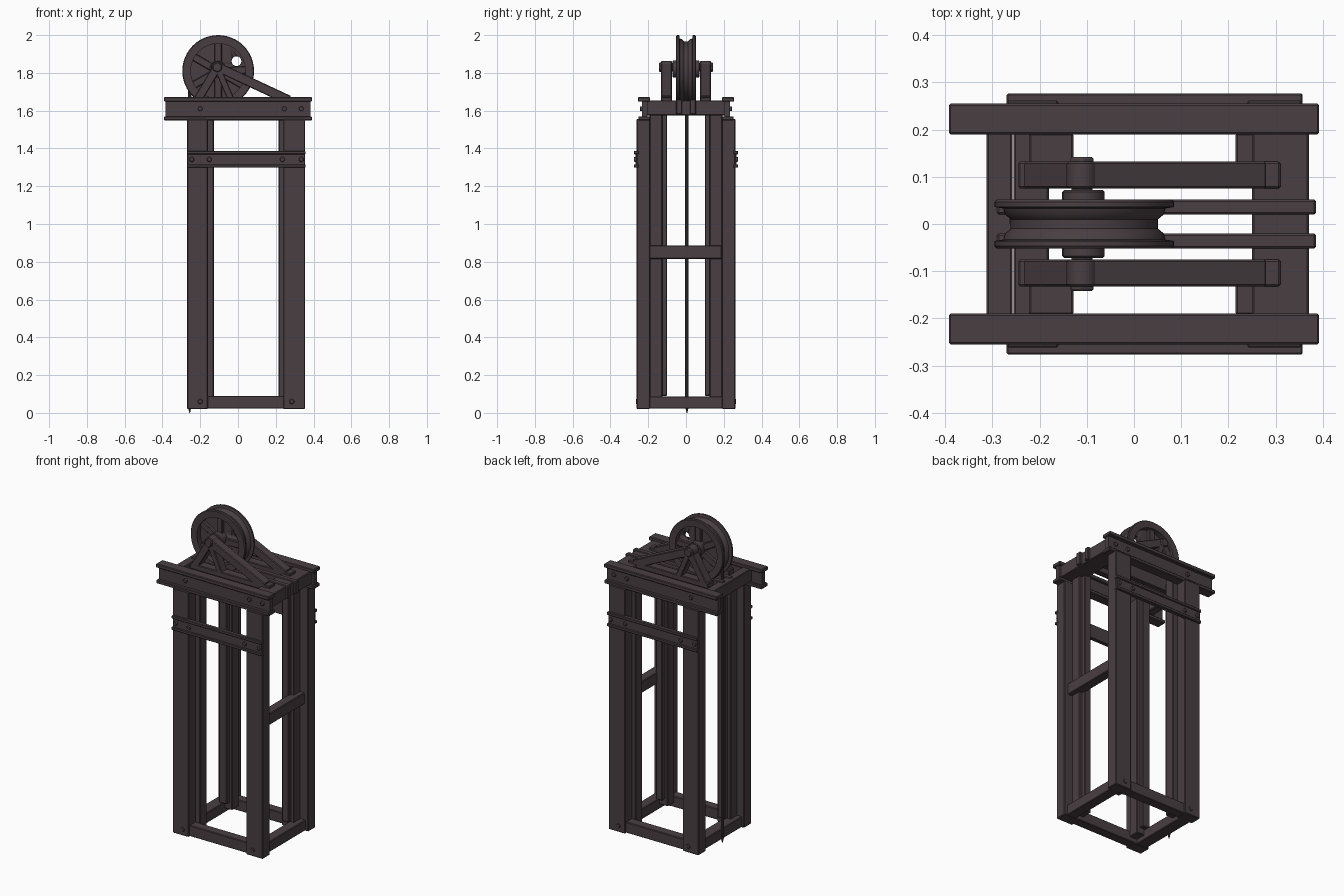
import bpy, bmesh, math
from mathutils import Matrix, Vector

if "Cube" in bpy.data.objects:
    bpy.data.objects.remove(bpy.data.objects["Cube"])

iron = bpy.data.materials.new("dark plum iron")
iron.diffuse_color = (0.066, 0.049, 0.055, 1)
iron.use_nodes = True
iron.node_tree.nodes["Principled BSDF"].inputs["Base Color"].default_value = iron.diffuse_color


def finish(name, bm, bevel=0.0, smooth=False):
    bmesh.ops.recalc_face_normals(bm, faces=bm.faces)
    me = bpy.data.meshes.new(name)
    bm.to_mesh(me)
    bm.free()
    me.materials.append(iron)
    ob = bpy.data.objects.new(name, me)
    bpy.context.collection.objects.link(ob)
    if smooth:
        bpy.context.view_layer.objects.active = ob
        ob.select_set(True)
        bpy.ops.object.shade_smooth_by_angle(angle=math.radians(35))
        ob.select_set(False)
    if bevel:
        m = ob.modifiers.new("bevel", 'BEVEL')
        m.width, m.segments = bevel, 1
    return ob


def box(name, x, y, z, bevel=0.004):
    """Box from (min, max) pairs."""
    bm = bmesh.new()
    bmesh.ops.create_cube(bm, size=1)
    for v in bm.verts:
        v.co = Vector([(r[0] + r[1]) / 2 + c * abs(r[1] - r[0]) for r, c in zip((x, y, z), v.co)])
    return finish(name, bm, bevel)


def bar(name, a, b, y, width):
    """Bar between two (x, z) points, spanning the y range."""
    dx, dz = b[0] - a[0], b[1] - a[1]
    m = (Matrix.Translation(((a[0] + b[0]) / 2, (y[0] + y[1]) / 2, (a[1] + b[1]) / 2))
         @ Matrix.Rotation(-math.atan2(dz, dx), 4, 'Y')
         @ Matrix.Diagonal((math.hypot(dx, dz), abs(y[1] - y[0]), width, 1)))
    bm = bmesh.new()
    bmesh.ops.create_cube(bm, size=1, matrix=m)
    return finish(name, bm, 0.004)


def drum(name, x, z, y0, y1, r, n=16, bevel=0.0):
    """Cylinder along y."""
    bm = bmesh.new()
    m = Matrix.Translation((x, (y0 + y1) / 2, z)) @ Matrix.Rotation(math.pi / 2, 4, 'X')
    bmesh.ops.create_cone(bm, cap_ends=True, segments=n, radius1=r, radius2=r,
                          depth=abs(y1 - y0), matrix=m)
    return finish(name, bm, bevel, True)


def sides(s, a, b):
    return (min(s * a, s * b), max(s * a, s * b))


for s, side in ((-1, "front"), (1, "back")):
    # corner posts: outer timber plus a set-back inner one
    for lx, outer, inner in (("left", (-0.27, -0.16), (-0.222, -0.128)),
                             ("right", (0.24, 0.355), (0.215, 0.30))):
        box(f"{side}_{lx}_outer_post", outer, sides(s, 0.19, 0.262), (0.02, 1.555))
        box(f"{side}_{lx}_inner_post", inner, sides(s, 0.125, 0.192), (0.05, 1.59))
        # narrow strip along the inner edge of the set-back post
        box(f"{side}_{lx}_post_strip", (inner[0] + 0.02, inner[1] - 0.02),
            sides(s, 0.1, 0.13), (0.09, 1.59))
    # bottom rail
    box(f"{side}_bottom_rail", (-0.2, 0.3), sides(s, 0.19, 0.25), (0.022, 0.09))
    # top I-beam: two flanges and a web
    box(f"{side}_top_beam_upper_flange", (-0.392, 0.392), sides(s, 0.19, 0.255), (1.648, 1.672))
    box(f"{side}_top_beam_lower_flange", (-0.392, 0.392), sides(s, 0.19, 0.252), (1.548, 1.57))
    box(f"{side}_top_beam_web", (-0.385, 0.385), sides(s, 0.205, 0.233), (1.56, 1.66), 0)
    # upper channel brace
    box(f"{side}_brace_web", (-0.265, 0.35), sides(s, 0.25, 0.268), (1.30, 1.38), 0)
    for z in (1.307, 1.378):
        box(f"{side}_brace_flange", (-0.27, 0.357), sides(s, 0.25, 0.276), (z - 0.009, z + 0.009), 0.003)
    # bolts
    for x, z, y in ((-0.2, 1.61, 0.243), (0.245, 1.61, 0.243), (0.335, 1.61, 0.243),
                    (-0.245, 1.342, 0.276), (-0.152, 1.342, 0.276), (0.235, 1.342, 0.276),
                    (0.335, 1.342, 0.276), (-0.2, 0.06, 0.266), (0.285, 0.06, 0.266)):
        drum(f"{side}_bolt", x, z, *sides(s, y - 0.03, y), 0.014, 8, 0.003)
    # bearing A-frame carrying the axle
    y = sides(s, 0.075, 0.132)
    hub = (-0.11, 1.83)
    bar(f"{side}_bearing_left_leg", hub, (-0.215, 1.655), y, 0.045)
    bar(f"{side}_bearing_right_leg", hub, (-0.035, 1.655), y, 0.035)
    bar(f"{side}_bearing_long_strut", (-0.12, 1.837), (0.27, 1.655), y, 0.05)
    box(f"{side}_bearing_base", (-0.245, 0.31), y, (1.635, 1.67))
    drum(f"{side}_bearing_block", *hub, *y, 0.033, 16, 0.004)
    drum(f"{side}_axle_nut", *hub, *sides(s, 0.12, 0.142), 0.028, 6, 0.004)
    # narrow rails under the wheel
    box(f"{side}_wheel_rail", (-0.29, 0.385), sides(s, 0.02, 0.052), (1.58, 1.66))

# side cross members
for n, x in (("left", (-0.255, -0.18)), ("right", (0.27, 0.335))):
    box(f"{n}_bottom_rail", x, (-0.2, 0.2), (0.022, 0.088))
box("left_top_crossbeam", (-0.312, -0.257), (-0.21, 0.21), (1.575, 1.655))
box("right_top_crossbeam", (0.25, 0.37), (-0.21, 0.21), (1.575, 1.655))
box("right_middle_crossbar", (0.27, 0.33), (-0.195, 0.19), (0.815, 0.887))

# grooved winding wheel rim, lathed about the y axis
C = Vector((-0.105, 0, 1.81))
bm = bmesh.new()
profile = [(0.145, -0.05), (0.186, -0.052), (0.19, -0.047), (0.19, -0.036), (0.172, -0.033),
           (0.168, -0.02), (0.156, -0.01), (0.156, 0.01), (0.168, 0.02), (0.172, 0.033),
           (0.19, 0.036), (0.19, 0.047), (0.186, 0.052), (0.145, 0.05)]
N = 48
rings = []
for i in range(N):
    a = 2 * math.pi * i / N
    rings.append([bm.verts.new(C + Vector((r * math.cos(a), y, r * math.sin(a)))) for r, y in profile])
for i in range(N):
    p, q = rings[i], rings[(i + 1) % N]
    for j in range(len(profile)):
        k = (j + 1) % len(profile)
        bm.faces.new((p[j], p[k], q[k], q[j]))
finish("wheel_rim", bm, 0, True)

# wheel disc with one opening, spokes and hub
disc = drum("wheel_disc", C.x, C.z, -0.015, 0.015, 0.15, 32)
cutter = drum("disc_opening_cutter", -0.008, 1.862, -0.1, 0.1, 0.026, 16)
cutter.hide_render = True
cutter.hide_set(True)
cut = disc.modifiers.new("opening", 'BOOLEAN')
cut.object, cut.operation = cutter, 'DIFFERENCE'
for deg in (90, 150, 210, 270, 330, 2):
    a = math.radians(deg)
    bar("wheel_spoke", (C.x, C.z), (C.x + 0.15 * math.cos(a), C.z + 0.15 * math.sin(a)),
        (-0.035, 0.035), 0.04)
drum("wheel_hub", -0.107, 1.82, -0.072, 0.072, 0.045, 20, 0.004)
drum("axle", -0.11, 1.83, -0.13, 0.13, 0.022, 16)

# hanging cable with a pointed end
bm = bmesh.new()
bmesh.ops.create_cone(bm, cap_ends=True, segments=10, radius1=0.009, radius2=0.009, depth=1.78,
                      matrix=Matrix.Translation((-0.256, 0.005, 0.92)))
bmesh.ops.create_cone(bm, cap_ends=True, segments=10, radius1=0.002, radius2=0.009, depth=0.03,
                      matrix=Matrix.Translation((-0.256, 0.005, 0.015)))
finish("hanging_cable", bm, 0, True)
